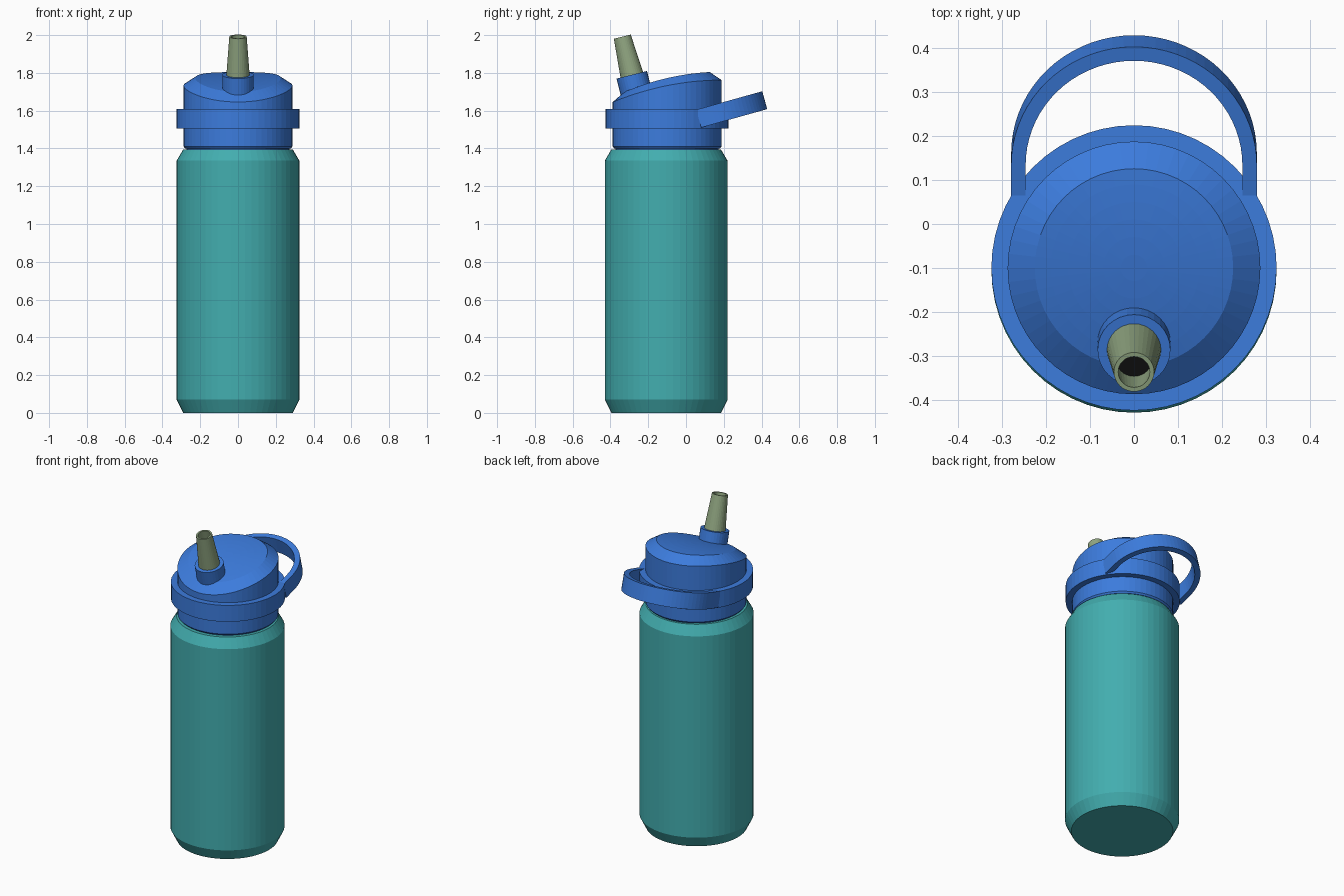
import bpy, bmesh, math
from mathutils import Vector, Matrix

if "Cube" in bpy.data.objects:
    bpy.data.objects.remove(bpy.data.objects["Cube"])

CY, N = -0.1, 56


def material(name, rgb):
    m = bpy.data.materials.new(name)
    m.diffuse_color = (*rgb, 1)
    m.use_nodes = True
    m.node_tree.nodes["Principled BSDF"].inputs["Base Color"].default_value = m.diffuse_color
    return m


TEAL = material("teal", (0.055, 0.42, 0.43))
BLUE = material("blue", (0.045, 0.20, 0.72))
SAGE = material("sage green", (0.28, 0.38, 0.22))
DARK = material("dark hole", (0.005, 0.005, 0.005))


def finish(name, bm, *mats):
    bmesh.ops.recalc_face_normals(bm, faces=bm.faces[:])
    me = bpy.data.meshes.new(name)
    bm.to_mesh(me)
    bm.free()
    for m in mats:
        me.materials.append(m)
    ob = bpy.data.objects.new(name, me)
    bpy.context.collection.objects.link(ob)
    return ob


def loft(name, rings, *mats, closed=False, caps=True):
    """Bridge a list of equal-length point loops."""
    bm = bmesh.new()
    loops = [[bm.verts.new(p) for p in r] for r in rings]
    pairs = list(zip(loops, loops[1:]))
    if closed:
        pairs.append((loops[-1], loops[0]))
    n = len(loops[0])
    for a, b in pairs:
        for i in range(n):
            j = (i + 1) % n
            bm.faces.new((a[i], a[j], b[j], b[i]))
    if caps and not closed:
        bm.faces.new(loops[0])
        f = bm.faces.new(loops[-1])
        f.material_index = len(mats) - 1
    return finish(name, bm, *mats)


def circle(r, z, n=N):
    if not callable(z):
        h = z
        z = lambda y: h
    pts = []
    for i in range(n):
        a = 2 * math.pi * i / n
        y = CY + r * math.sin(a)
        pts.append((r * math.cos(a), y, z(y)))
    return pts


# Bottle body with chamfered ends, and the thin neck inside the gap
body = loft("bottle_body", [circle(0.29, 0), circle(0.325, 0.07),
                            circle(0.325, 1.335), circle(0.29, 1.395)], TEAL)
body.location.y = -0.005
loft("neck", [circle(0.272, 1.38), circle(0.272, 1.42)], BLUE)

# Lid with a curved, forward-sloping top and a bevelled rim
rim = lambda y: 1.762 - 0.348 * (0.19 - y) ** 2
top = lambda y: 1.806 - 0.40 * (0.19 - y) ** 2
loft("lid", [circle(0.28, 1.40), circle(0.288, 1.41), circle(0.288, rim)]
     + [circle(r, top) for r in (0.226, 0.19, 0.15, 0.11, 0.07, 0.03)], BLUE)

# Collar ring around the lid
loft("lid_ring", [circle(0.28, 1.505), circle(0.325, 1.505),
                  circle(0.325, 1.608), circle(0.28, 1.608)], BLUE, closed=True)

# Tilted spout: collar and hollow straw along one axis
frame = Matrix.Translation((0, -0.287, 1.79)) @ Matrix.Rotation(math.radians(14), 4, 'X')


def spout_ring(r, h, n=32):
    return [frame @ Vector((r * math.cos(2 * math.pi * i / n),
                            r * math.sin(2 * math.pi * i / n), h)) for i in range(n)]


loft("spout_collar", [spout_ring(0.083, -0.15), spout_ring(0.083, 0)], BLUE)
loft("straw", [spout_ring(0.063, -0.02), spout_ring(0.046, 0.208),
               spout_ring(0.036, 0.208), spout_ring(0.042, 0.08)], SAGE, DARK)

# Carry loop: flat band following a U, tilted up towards the back
tilt = math.radians(15.6)
u = Vector((0, math.cos(tilt), math.sin(tilt)))
w = Vector((0, -math.sin(tilt), math.cos(tilt)))
start = Vector((0, 0.075, 1.56))
S, R, T, H = 0.075, 0.28, 0.033, 0.049


def section(d, base):
    """Rectangle across the band; d is the outward direction (x, u)."""
    out = []
    for r, h in ((R, -H), (R, H), (R - T, H), (R - T, -H)):
        out.append(start + Vector((d[0] * r, 0, 0)) + u * (base + d[1] * r) + w * h)
    return out


path = [section((1, 0), -0.008)]
for i in range(37):
    a = math.pi * i / 36
    path.append(section((math.cos(a), math.sin(a)), S))
path.append(section((-1, 0), -0.008))
loft("carry_loop", path, BLUE)
